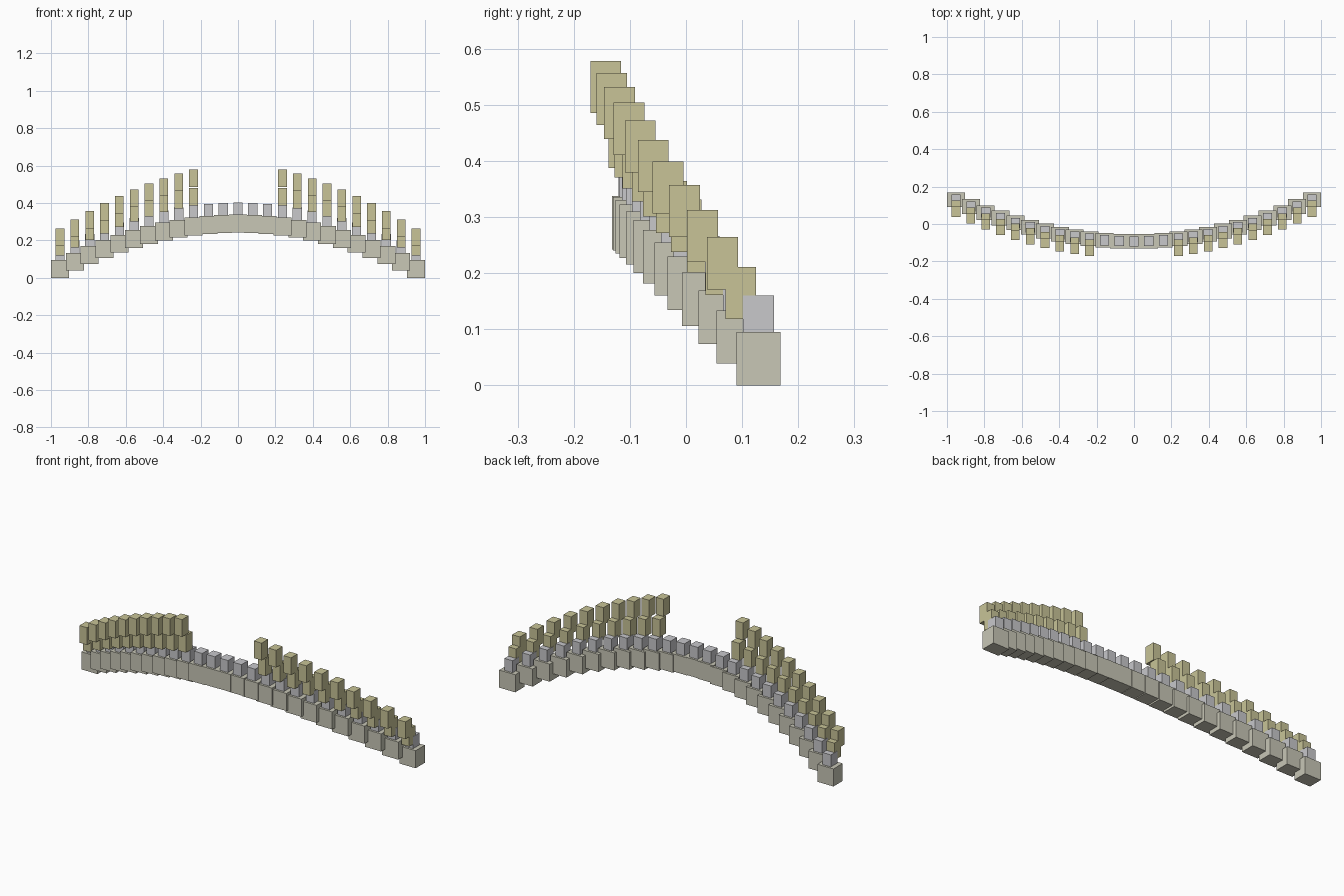
import bpy, bmesh
from mathutils import Matrix, Vector

cube = bpy.data.objects.get("Cube")
if cube:
    bpy.data.objects.remove(cube)

N = 12            # blocks on each side of the middle one
SPACING = 0.0793


def material(name, rgb):
    m = bpy.data.materials.new(name)
    m.use_nodes = True
    m.diffuse_color = (*rgb, 1)
    m.node_tree.nodes["Principled BSDF"].inputs["Base Color"].default_value = (*rgb, 1)
    return m


def arch_point(i):
    """Bottom centre of base block i on the parabolic arch."""
    k = 1 - (i / N) ** 2
    return Vector((i * SPACING, 0.129 - 0.222 * k, 0.242 * k))


def block_row(name, mat, size, indices, y_shift, z_shift, z_growth=0):
    """Row of equal blocks following the arch, rising more towards the middle."""
    bm = bmesh.new()
    for i in indices:
        rise = z_shift + z_growth * (N - abs(i)) + size[2] / 2
        centre = arch_point(i) + Vector((0, y_shift, rise))
        bmesh.ops.create_cube(bm, size=1, matrix=Matrix.LocRotScale(centre, None, Vector(size)))
    mesh = bpy.data.meshes.new(name)
    bm.to_mesh(mesh)
    bm.free()
    mesh.materials.append(mat)
    bpy.context.collection.objects.link(bpy.data.objects.new(name, mesh))


stone = material("warm stone", (0.58, 0.57, 0.47))
grey = material("light grey", (0.58, 0.58, 0.60))
olive = material("pale olive", (0.58, 0.55, 0.31))

every = range(-N, N + 1)
block_row("base_blocks", stone, (0.096, 0.078, 0.095), every, 0, 0)
block_row("middle_blocks", grey, (0.049, 0.055, 0.065), every, 0, 0.095)

# Two stepped tiers of upright blocks on each side, open in the middle
for side, sign in (("left", 1), ("right", -1)):
    wing = [sign * i for i in range(3, N + 1)]
    block_row(side + "_lower_posts", olive, (0.046, 0.055, 0.093), wing, -0.0315, 0.118, 0.0047)
    block_row(side + "_upper_posts", olive, (0.046, 0.055, 0.093), wing, -0.064, 0.171, 0.0097)
